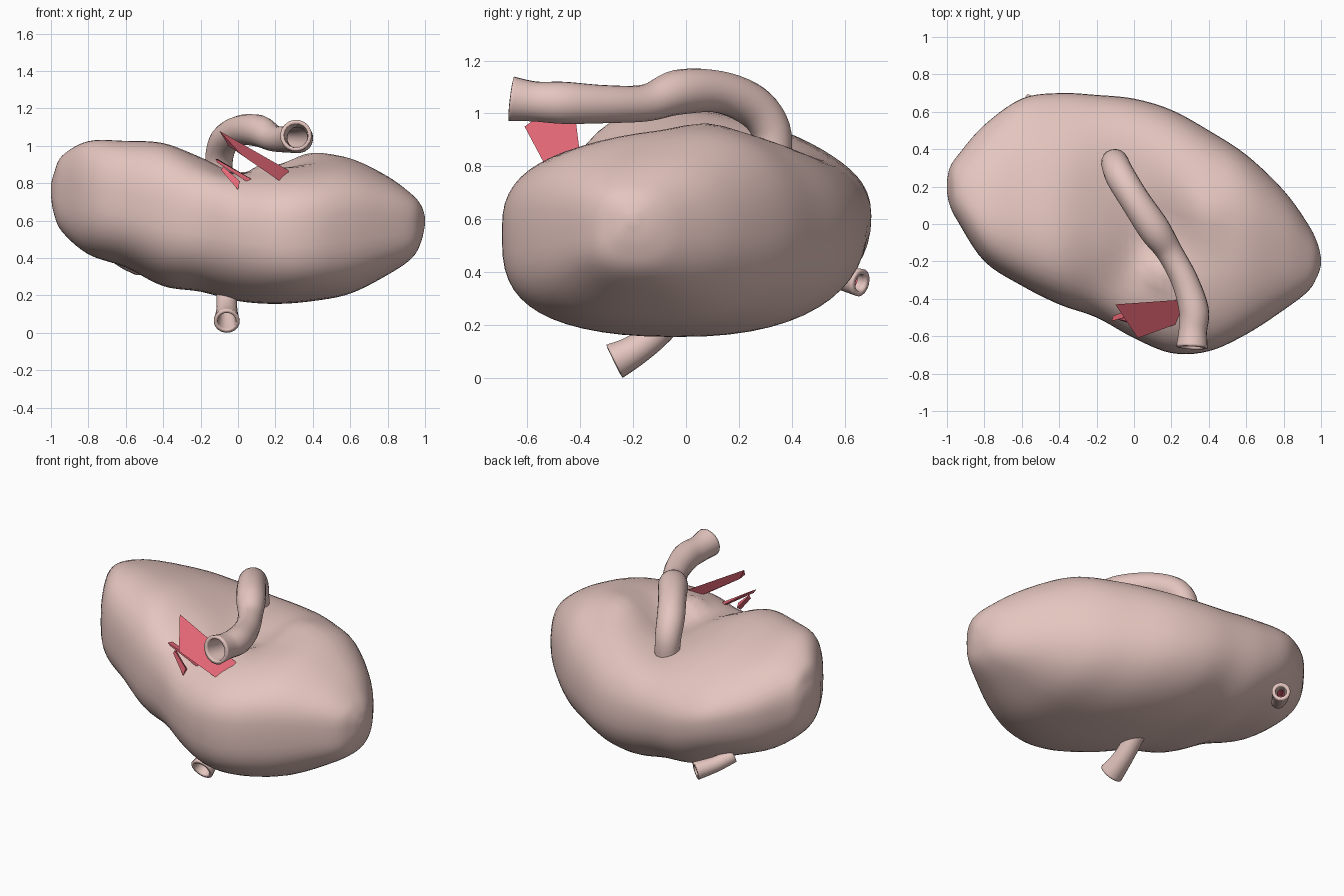
import bpy, bmesh
from math import sin, cos, pi, exp
from mathutils import Vector

if "Cube" in bpy.data.objects:
    bpy.data.objects.remove(bpy.data.objects["Cube"])


def material(name, color):
    m = bpy.data.materials.new(name)
    m.diffuse_color = color
    m.use_nodes = True
    m.node_tree.nodes["Principled BSDF"].inputs["Base Color"].default_value = m.diffuse_color
    return m


FLESH = material("flesh", (0.78, 0.56, 0.52, 1))
RED = material("red_tissue", (0.85, 0.15, 0.20, 1))


def finish(bm, name, mat, smooth=True):
    bmesh.ops.recalc_face_normals(bm, faces=bm.faces)
    for f in bm.faces:
        f.smooth = smooth
    me = bpy.data.meshes.new(name)
    bm.to_mesh(me)
    bm.free()
    me.materials.append(mat)
    ob = bpy.data.objects.new(name, me)
    bpy.context.collection.objects.link(ob)
    return ob


def spline(pts, steps):
    """Catmull-Rom through tuples of any length."""
    out = []
    p = [pts[0]] + list(pts) + [pts[-1]]
    for i in range(1, len(p) - 2):
        for s in range(steps):
            t = s / steps
            out.append([0.5 * (2 * b + (c - a) * t + (2 * a - 5 * b + 4 * c - d) * t * t
                               + (3 * b - a - 3 * c + d) * t ** 3)
                        for a, b, c, d in zip(p[i - 1], p[i], p[i + 1], p[i + 2])])
    return out + [list(pts[-1])]


# main organ: sections along x as (x, y front, y back, z bottom, z top, upper tilt)
SECTIONS = [
    (-1.0, 0.17, 0.23, 0.73, 0.79, 0), (-0.985, 0.10, 0.30, 0.64, 0.85, 0),
    (-0.94, 0.01, 0.37, 0.54, 0.94, -0.04), (-0.8, -0.2, 0.53, 0.42, 1.0, -0.1),
    (-0.6, -0.33, 0.67, 0.35, 0.995, -0.12), (-0.4, -0.43, 0.70, 0.25, 0.99, -0.11),
    (-0.2, -0.50, 0.69, 0.22, 0.95, -0.04), (0, -0.61, 0.67, 0.17, 0.93, 0.03),
    (0.2, -0.69, 0.61, 0.155, 0.93, 0.05), (0.4, -0.68, 0.50, 0.17, 0.935, 0.06),
    (0.6, -0.59, 0.37, 0.21, 0.925, 0.05), (0.8, -0.46, 0.18, 0.31, 0.835, 0.02),
    (0.93, -0.36, 0.0, 0.40, 0.74, 0), (0.98, -0.28, -0.1, 0.49, 0.68, 0),
    (1.0, -0.22, -0.18, 0.58, 0.62, 0)]
# hollows (negative) and swellings in the upper side: x, y, radius, height
DENTS = [(0.12, -0.08, 0.2, -0.1), (0.0, 0.18, 0.22, -0.06), (0.38, 0.06, 0.13, 0.03),
         (-0.08, -0.3, 0.14, -0.03), (0.14, -0.25, 0.08, 0.06), (-0.05, 0.42, 0.2, -0.03)]
SIDES = 56


def spow(v, e):
    return (abs(v) ** e) * (1 if v > 0 else -1)


bm = bmesh.new()
rings = []
for x, y0, y1, z0, z1, tilt in spline(SECTIONS, 5):
    cy, ry, cz, rz = (y0 + y1) / 2, (y1 - y0) / 2, (z0 + z1) / 2, (z1 - z0) / 2
    box = 0.03 + 0.1 * min(1, max(0, x / 0.3))   # front gets boxier to the right
    ring = []
    for k in range(SIDES):
        a = 2 * pi * k / SIDES
        e = 0.83 - box * max(0, -cos(a)) + 0.05 * max(0, cos(a))
        u, w = spow(cos(a), e), spow(sin(a), e)
        y, z = cy + ry * u, cz + rz * w
        if w > 0:
            z += tilt * u * w
            for dx, dy, r, h in DENTS:
                z += w * h * exp(-((x - dx) ** 2 + (y - dy) ** 2) / r ** 2)
        ring.append(bm.verts.new((x, y, z)))
    rings.append(ring)
for a, b in zip(rings, rings[1:]):
    for k in range(SIDES):
        j = (k + 1) % SIDES
        bm.faces.new((a[k], a[j], b[j], b[k]))
bm.faces.new(rings[0])
bm.faces.new(rings[-1])
finish(bm, "organ_body", FLESH)


# hollow vessels: path points (x, y, z, radius), far end open
def vessel(name, pts, mat=FLESH, steps=5, sides=18, wall=0.02):
    path = spline(pts, steps)
    bm = bmesh.new()
    loops = []
    side = None
    for i, p in enumerate(path):
        d = (Vector(path[min(i + 1, len(path) - 1)][:3])
             - Vector(path[max(i - 1, 0)][:3])).normalized()
        side = d.orthogonal() if side is None else side - d * side.dot(d)
        side.normalize()
        up = d.cross(side)
        loops.append([bm.verts.new(Vector(p[:3]) + p[3] * (side * cos(2 * pi * k / sides)
                                                         + up * sin(2 * pi * k / sides)))
                      for k in range(sides)])
    for a, b in zip(loops, loops[1:]):
        for k in range(sides):
            j = (k + 1) % sides
            bm.faces.new((a[k], a[j], b[j], b[k]))
    bm.faces.new(loops[0])
    ob = finish(bm, name, mat)
    if wall:
        mod = ob.modifiers.new("wall", "SOLIDIFY")
        mod.thickness = wall
        mod.offset = -1
    return ob


vessel("upper_vessel", [
    (-0.10, 0.33, 0.82, 0.07), (-0.10, 0.32, 0.94, 0.075), (-0.07, 0.25, 1.03, 0.08),
    (0.01, 0.12, 1.082, 0.08), (0.11, -0.03, 1.08, 0.085), (0.19, -0.15, 1.04, 0.07),
    (0.27, -0.30, 1.035, 0.072), (0.32, -0.46, 1.04, 0.08), (0.315, -0.57, 1.045, 0.076),
    (0.31, -0.66, 1.055, 0.085)])
vessel("lower_vessel", [
    (-0.06, -0.02, 0.27, 0.06), (-0.06, -0.12, 0.16, 0.055), (-0.06, -0.20, 0.10, 0.06),
    (-0.06, -0.27, 0.063, 0.07)])
vessel("rear_vessel", [
    (-0.66, 0.48, 0.42, 0.04), (-0.60, 0.57, 0.385, 0.045), (-0.53, 0.66, 0.36, 0.053)])
vessel("rear_vessel_lining", [
    (-0.62, 0.54, 0.39, 0.02), (-0.55, 0.635, 0.367, 0.022)], RED, wall=0)

# red tissue shards: flat-sided tapering prisms, one triangle at each end
PRISM = [(0, 1, 4, 3), (1, 2, 5, 4), (2, 0, 3, 5), (2, 1, 0), (3, 4, 5)]


def shard(name, pts):
    bm = bmesh.new()
    v = [bm.verts.new(p) for p in pts]
    for f in PRISM:
        bm.faces.new([v[i] for i in f])
    finish(bm, name, RED, False)


shard("long_shard",
      [(-0.1, -0.43, 1.08), (-0.05, -0.46, 1.0), (0.02, -0.61, 0.95),
       (0.32, -0.40, 0.84), (0.25, -0.42, 0.81), (0.24, -0.53, 0.80)])
shard("short_shard",
      [(-0.12, -0.52, 0.93), (-0.11, -0.51, 0.91), (-0.11, -0.49, 0.93),
       (0.11, -0.45, 0.80), (0.06, -0.47, 0.80), (0.08, -0.42, 0.80)])
shard("lower_shard",
      [(-0.08, -0.51, 0.89), (-0.09, -0.51, 0.87), (-0.08, -0.49, 0.88),
       (0.01, -0.53, 0.81), (0.0, -0.54, 0.765), (0.0, -0.50, 0.79)])
